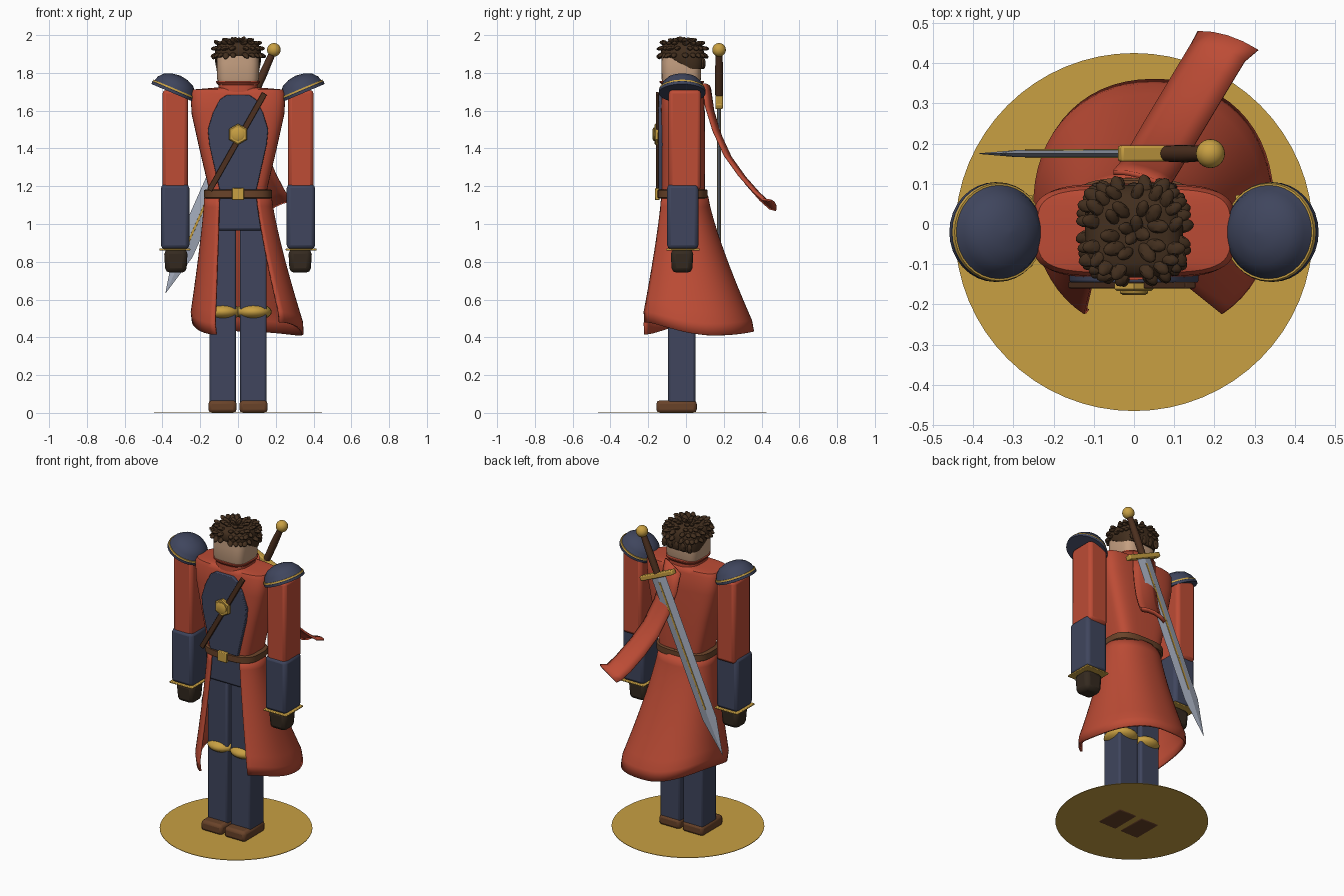
import bpy, bmesh, math, random
from mathutils import Matrix, Vector

random.seed(4)
if "Cube" in bpy.data.objects:
    bpy.data.objects.remove(bpy.data.objects["Cube"])


def material(name, r, g, b):
    m = bpy.data.materials.new(name)
    m.use_nodes = True
    m.diffuse_color = (r, g, b, 1)
    bsdf = m.node_tree.nodes["Principled BSDF"]
    bsdf.inputs["Base Color"].default_value = (r, g, b, 1)
    bsdf.inputs["Roughness"].default_value = 0.7
    return m


RED = material("coat red", .51, .072, .036)
NAVY = material("navy cloth", .05, .06, .11)
GOLD = material("gold", .58, .35, .055)
LEATHER = material("brown leather", .14, .055, .022)
GRIP = material("dark leather", .075, .03, .014)
HAIR = material("dark brown hair", .055, .028, .013)
GLOVE = material("dark glove", .035, .023, .014)
SKIN = material("skin", .56, .35, .22)
STEEL = material("steel", .36, .40, .49)


def finish(name, bm, mat, matrix=Matrix(), solid=0, bevel=0, angle=35, recalc=True):
    if recalc:
        bmesh.ops.recalc_face_normals(bm, faces=bm.faces)
    mesh = bpy.data.meshes.new(name)
    bm.to_mesh(mesh)
    bm.free()
    mesh.materials.append(mat)
    ob = bpy.data.objects.new(name, mesh)
    ob.matrix_world = matrix
    bpy.context.collection.objects.link(ob)
    bpy.ops.object.select_all(action='DESELECT')
    ob.select_set(True)
    bpy.context.view_layer.objects.active = ob
    bpy.ops.object.shade_smooth_by_angle(angle=math.radians(angle))
    if solid:
        mod = ob.modifiers.new("Thickness", 'SOLIDIFY')
        mod.thickness = solid
        mod.offset = 0
    if bevel:
        mod = ob.modifiers.new("Bevel", 'BEVEL')
        mod.width = bevel
        mod.segments = 2
    return ob


def box(name, x, y, z, mat, bevel=.01, matrix=Matrix(), taper=1):
    """Box between three (low, high) ranges; taper scales its lower end."""
    bm = bmesh.new()
    bmesh.ops.create_cube(bm, size=1)
    for v in bm.verts:
        k = taper if v.co.z < 0 else 1
        v.co = Vector((sum(x) / 2 + v.co.x * (x[1] - x[0]) * k,
                       sum(y) / 2 + v.co.y * (y[1] - y[0]) * k,
                       sum(z) / 2 + v.co.z * (z[1] - z[0])))
    return finish(name, bm, mat, matrix, bevel=bevel, angle=30)


def ring(rx, ry, z, cx=0, cy=0, p=2, n=32, start=0, sweep=math.tau):
    pts = []
    for i in range(n):
        a = start + sweep * i / (n if sweep == math.tau else n - 1)
        c, s = math.cos(a), math.sin(a)
        pts.append(Vector((cx + math.copysign(rx * abs(c) ** (2 / p), c),
                           cy + math.copysign(ry * abs(s) ** (2 / p), s), z)))
    return pts


def loft(name, rings, mat, closed=True, caps=True, **kw):
    bm = bmesh.new()
    rows = [[bm.verts.new(p) for p in r] for r in rings]
    for a, b in zip(rows, rows[1:]):
        n = len(a)
        for i in range(n if closed else n - 1):
            j = (i + 1) % n
            bm.faces.new((a[i], a[j], b[j], b[i]))
    if closed and caps:
        bm.faces.new(rows[0][::-1])
        bm.faces.new(rows[-1])
    return finish(name, bm, mat, **kw)


def ball(name, at, r, mat):
    bm = bmesh.new()
    bmesh.ops.create_uvsphere(bm, u_segments=24, v_segments=14, radius=1)
    bmesh.ops.scale(bm, vec=r, verts=bm.verts)
    return finish(name, bm, mat, Matrix.Translation(at), angle=60)


def turned(at, axis, degrees):
    return Matrix.Translation(at) @ Matrix.Rotation(math.radians(degrees), 4, axis)


# Stand
loft("base_disc", [ring(.445, .445, .003, cy=-.02, n=64), ring(.445, .445, .006, cy=-.02, n=64)], GOLD)

# Limbs, built once for each side
for s, side in ((-1, "right"), (1, "left")):
    def span(a, b):
        return sorted((s * a, s * b))
    box(side + "_leg", span(.01, .152), (-.095, .05), (.05, .99), NAVY, .012)
    box(side + "_boot", span(.008, .157), (-.157, .057), (0, .066), LEATHER, .018)
    ball(side + "_knee_band", (s * .081, -.022, .535), (.098, .105, .046), GOLD)
    box(side + "_upper_arm", span(.266, .4), (-.092, .08), (1.18, 1.71), RED, .02)
    box(side + "_gauntlet", span(.258, .408), (-.1, .066), (.868, 1.21), NAVY, .02)
    box(side + "_cuff_trim", span(.252, .416), (-.106, .072), (.86, .87), GOLD, .004)
    box(side + "_hand", span(.266, .392), (-.082, .04), (.742, .865), GLOVE, .025, taper=.88)
    tilt = turned((s * .345, -.02, 1.693), 'Y', -23 * s)
    loft(side + "_pauldron",
         [ring(r, r, z) for r, z in ((.112, .0), (.124, 0), (.124, .016), (.117, .024),
                                     (.106, .052), (.082, .078), (.045, .094), (.005, .1))],
         NAVY, matrix=tilt)
    loft(side + "_pauldron_trim", [ring(r, r, z) for r, z in
         ((.117, .017), (.123, .017), (.121, .026), (.115, .026))], GOLD, matrix=tilt)

# Hips and coat body
box("hips", (-.135, .135), (-.115, .08), (.965, 1.16), NAVY, .015)
loft("coat_body", [ring(rx, ry, z, cy=-.017, p=p, n=48) for rx, ry, z, p in
     ((.15, .115, 1.15, 4), (.158, .117, 1.2, 4), (.205, .118, 1.4, 4), (.245, .117, 1.58, 4),
      (.252, .113, 1.69, 4), (.24, .104, 1.712, 4), (.12, .09, 1.722, 3))], RED)

# Flared coat skirt, open at the front, with an uneven hem
HEM = (.48, .41, .43, .49, .415)


def hem_height(u):
    i = min(int(u * 4), 3)
    f = u * 4 - i
    f = f * f * (3 - 2 * f)
    return HEM[i] * (1 - f) + HEM[i + 1] * f


rows = []
STEPS, COUNT = 12, 49
for k in range(STEPS + 1):
    t = k / STEPS
    f = t ** 1.25
    curl = .015 if k == STEPS else 0
    row = ring(.172 + .133 * f - curl, .128 + .196 * f - curl, 0, .052 * f, -.017 + .063 * f,
               p=2.2, n=COUNT, start=math.radians(-57), sweep=math.radians(294))
    for i, p in enumerate(row):
        p.z = 1.15 + (hem_height(i / (COUNT - 1)) - 1.15) * t
    rows.append(row)
loft("coat_skirt", rows, RED, closed=False, solid=.012, angle=60)

# Belt and buckle
loft("belt", [ring(rx, ry, z, cy=-.018, p=3, n=48) for rx, ry, z in
     ((.172, .126, 1.135), (.18, .133, 1.14), (.18, .133, 1.178), (.172, .126, 1.183))], LEATHER)
box("buckle", (-.032, .032), (-.165, -.14), (1.127, 1.19), GOLD, .004)

# Chest panel, strap and brooch
half = [(.06, 1.683), (.095, 1.66), (.132, 1.59), (.16, 1.5), (.152, 1.42), (.098, 1.18)]
outline = half + [(-x, z) for x, z in reversed(half)]
loft("chest_panel", [[Vector((x, y, z)) for x, z in outline] for y in (-.12, -.146)], NAVY, bevel=.005)
box("chest_strap", (-.015, .015), (-.008, .008), (-.295, .295), GRIP, .003,
    turned((-.005, -.152, 1.435), 'Y', 29.6))
front = turned((0, -.147, 1.475), 'X', 90)
loft("brooch", [ring(r, r, z, n=6, start=math.pi / 2) for r, z in
     ((.056, 0), (.056, .014), (.049, .02))], GOLD, matrix=front)
loft("brooch_boss", [ring(r, r, z, n=24) for r, z in ((.035, .015), (.035, .025), (.026, .03))],
     GOLD, matrix=front)

# Collar and head
loft("collar", [ring(r, r, z, cy=-.022, p=3) for r, z in
     ((.105, 1.69), (.104, 1.735), (.117, 1.75), (.117, 1.757), (.1, 1.757))], RED)
loft("head", [ring(rx, ry, z, cy=-.025, p=4) for rx, ry, z in
     ((.1, .095, 1.735), (.112, .105, 1.77), (.113, .106, 1.85), (.11, .103, 1.92))], SKIN)

# Hair cap, lower at the back, covered with curved tufts
rows = []
for r, z in ((.98, 0), (1.03, .2), (1.03, .6), (.92, .85), (.7, .97), (.2, 1)):
    row = ring(.118 * r, .112 * r, 0, cy=-.018, p=3.5)
    for p in row:
        low = 1.885 - .065 * min(max((p.y + .09) / .12, 0), 1)
        p.z = low + (1.965 - low) * z
    rows.append(row)
loft("hair_cap", rows, HAIR, angle=60)

bm = bmesh.new()
for count, r, z, rise in ((22, 1.02, 1.895, -.55), (20, 1.0, 1.93, -.1), (17, .87, 1.955, .3),
                          (10, .5, 1.968, .55), (4, .15, 1.97, .6)):
    for i, p in enumerate(ring(.118 * r, .112 * r, z, cy=-.018, p=3, n=count, start=r * 9)):
        out = Vector((p.x, p.y + .018, 0)).normalized()
        out += Vector((random.uniform(-.5, .5), random.uniform(-.5, .5), rise))
        spin = out.to_track_quat('Z', 'Y').to_matrix().to_4x4()
        size = random.uniform(.85, 1.1)
        m = Matrix.Translation(p) @ spin @ Matrix.Diagonal((.017 * size, .012, .029 * size, 1))
        bmesh.ops.create_uvsphere(bm, u_segments=8, v_segments=6, radius=1, matrix=m)
if p.y > .03:
    p.z -= .03
for x in (-.09, -.045, 0, .045, .09):
    m = Matrix.Translation((x, .092, 1.85)) @ Matrix.Diagonal((.018, .012, .03, 1))
    bmesh.ops.create_uvsphere(bm, u_segments=8, v_segments=6, radius=1, matrix=m)
finish("hair_tufts", bm, HAIR, angle=40)

# Sash tail blowing out behind
path = [(.015, .108, 1.72), (.03, .125, 1.6), (.055, .165, 1.47), (.09, .225, 1.34),
        (.135, .3, 1.235), (.18, .375, 1.15), (.21, .425, 1.105), (.235, .455, 1.1)]
rows = []
for k, p in enumerate(path):
    across = Vector((.066, -.02, .024)) * (1.12 if k == len(path) - 1 else 1)
    rows.append([Vector(p) + across * u + Vector((0, .012, .012)) * (1 - u * u)
                 for u in (-1, -.5, 0, .5, 1)])
loft("sash_tail", rows, RED, closed=False, solid=.012, angle=60)

# Sword slung across the back, modelled along its own axis from the pommel
hang = turned((.19, .175, 1.922), 'Y', 24)
ball("sword_pommel", (.19, .175, 1.922), (.036, .036, .036), GOLD)
loft("sword_grip", [ring(r, r, z, n=16) for r, z in ((.02, -.27), (.022, -.15), (.018, -.02))],
     GRIP, matrix=hang)
box("sword_guard", (-.125, .125), (-.02, .02), (-.29, -.26), GOLD, .006, hang)
loft("sword_blade", [ring(rx, ry, z, n=4) for rx, ry, z in
     ((.001, .001, -1.41), (.053, .009, -1.18), (.054, .01, -.28))], STEEL, matrix=hang, angle=10)
box("sword_inlay", (-.006, .006), (-.0115, .0115), (-1.12, -.32), GOLD, .001, hang)
